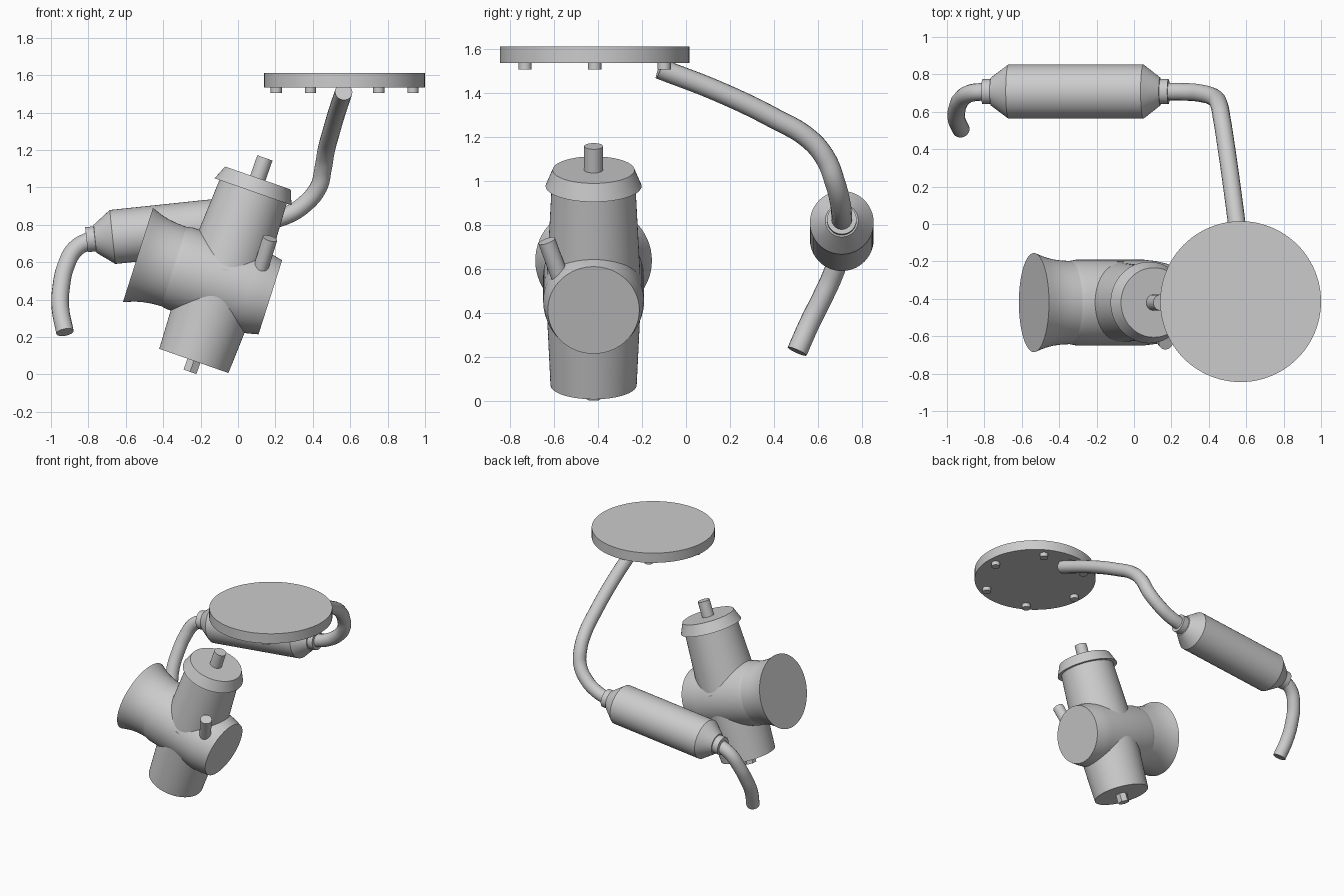
import bpy, bmesh, math
from mathutils import Vector

old = bpy.data.objects.get("Cube")
if old:
    bpy.data.objects.remove(old, do_unlink=True)

metal = bpy.data.materials.new("light_grey_metal")
metal.use_nodes = True
GREY = (0.6, 0.6, 0.6, 1)
metal.diffuse_color = GREY
metal.node_tree.nodes["Principled BSDF"].inputs["Base Color"].default_value = GREY


def finish(obj, angle=30):
    obj.data.materials.append(metal)
    bpy.ops.object.select_all(action='DESELECT')
    obj.select_set(True)
    bpy.context.view_layer.objects.active = obj
    bpy.ops.object.shade_smooth_by_angle(angle=math.radians(angle))
    return obj


def lathe(name, origin, axis, profile, sides=64):
    """Closed turned solid; profile lists (distance along axis, radius)."""
    bm = bmesh.new()
    rings = []
    for d, r in profile:
        rings.append([bm.verts.new((r * math.cos(math.tau * i / sides),
                                    r * math.sin(math.tau * i / sides), d))
                      for i in range(sides)])
    for a, b in zip(rings, rings[1:]):
        for i in range(sides):
            j = (i + 1) % sides
            bm.faces.new((a[i], a[j], b[j], b[i]))
    bm.faces.new(rings[0][::-1])
    bm.faces.new(rings[-1])
    mesh = bpy.data.meshes.new(name)
    bm.to_mesh(mesh)
    bm.free()
    obj = bpy.data.objects.new(name, mesh)
    bpy.context.collection.objects.link(obj)
    obj.location = origin
    obj.rotation_euler = Vector(axis).to_track_quat('Z', 'Y').to_euler()
    return finish(obj)


def pipe(name, points, radius):
    """Round capped pipe swept along a smooth path."""
    curve = bpy.data.curves.new(name, 'CURVE')
    curve.dimensions = '3D'
    curve.bevel_depth = radius
    curve.bevel_resolution = 6
    curve.use_fill_caps = True
    curve.resolution_u = 8
    spline = curve.splines.new('BEZIER')
    spline.bezier_points.add(len(points) - 1)
    for bp, p in zip(spline.bezier_points, points):
        bp.co = p
        bp.handle_left_type = bp.handle_right_type = 'AUTO'
    obj = bpy.data.objects.new(name, curve)
    bpy.context.collection.objects.link(obj)
    bpy.ops.object.select_all(action='DESELECT')
    obj.select_set(True)
    bpy.context.view_layer.objects.active = obj
    bpy.ops.object.convert(target='MESH')
    return finish(bpy.context.object, 40)


# Round plate with a ring of bolts underneath
UP = (0, 0, 1)
PX, PY = 0.57, -0.415
lathe("plate", (PX, PY, 1.535), UP, [(0, 0.43), (0.075, 0.43)], 96)
for i in range(6):
    a = math.tau * i / 6
    lathe(f"plate_bolt_{i + 1}",
          (PX + 0.365 * math.cos(a), PY + 0.365 * math.sin(a), 1.505),
          UP, [(0, 0.03), (0.04, 0.03)], 24)

# Silencer with cone ends and collars
tilt = math.radians(6)
lathe("silencer", (-0.81, 0.708, 0.72), (math.cos(tilt), 0, math.sin(tilt)),
      [(0, 0.067), (0.045, 0.067), (0.046, 0.075), (0.14, 0.145),
       (0.865, 0.145), (0.955, 0.075), (0.956, 0.067), (1.0, 0.067)])

# Header pipe from plate to silencer, and tail pipe
pipe("header_pipe", [(0.565, -0.12, 1.51), (0.53, 0.15, 1.405),
                     (0.495, 0.4, 1.285), (0.47, 0.56, 1.19),
                     (0.455, 0.635, 1.1), (0.43, 0.675, 1.0),
                     (0.35, 0.7, 0.905), (0.26, 0.707, 0.85),
                     (0.17, 0.708, 0.822)], 0.047)
pipe("tail_pipe", [(-0.78, 0.708, 0.723), (-0.87, 0.70, 0.67),
                   (-0.92, 0.67, 0.58), (-0.945, 0.62, 0.47),
                   (-0.95, 0.565, 0.36), (-0.925, 0.505, 0.225)], 0.047)

# Throttle body: flared intake, straight barrel, slightly narrowed outlet
CY = -0.42
a = math.radians(17.7)
barrel_axis = (math.cos(a), 0, -math.sin(a))
intake = (-0.535, CY, 0.638)
lathe("intake_flare", intake, barrel_axis,
      [(0, 0.265), (0.03, 0.253), (0.06, 0.242), (0.1, 0.232),
       (0.15, 0.225), (0.21, 0.222)])
lathe("barrel", intake, barrel_axis,
      [(0.2, 0.222), (0.235, 0.229), (0.62, 0.229), (0.68, 0.222),
       (0.743, 0.208)])

# Upright slide chamber and float bowl crossing the barrel
b = math.radians(19.3)
upright = (math.sin(b), 0, math.cos(b))
middle = (-0.065, CY, 0.561)
lathe("slide_chamber", middle, upright, [(0, 0.213), (0.45, 0.19)])
lathe("chamber_cap", middle, upright, [(0.44, 0.218), (0.518, 0.186)])
lathe("cable_guide", middle, upright, [(0.5, 0.043), (0.632, 0.043)], 32)
lathe("float_bowl", middle, upright, [(-0.518, 0.196), (0, 0.22)])
lathe("drain_plug", middle, upright, [(-0.58, 0.042), (-0.5, 0.042)], 6)

# Idle screw on the front side
foot, tip = Vector((0.11, -0.56, 0.53)), Vector((0.171, -0.633, 0.727))
lathe("idle_screw", foot, tip - foot, [(0, 0.04), ((tip - foot).length, 0.04)], 32)
